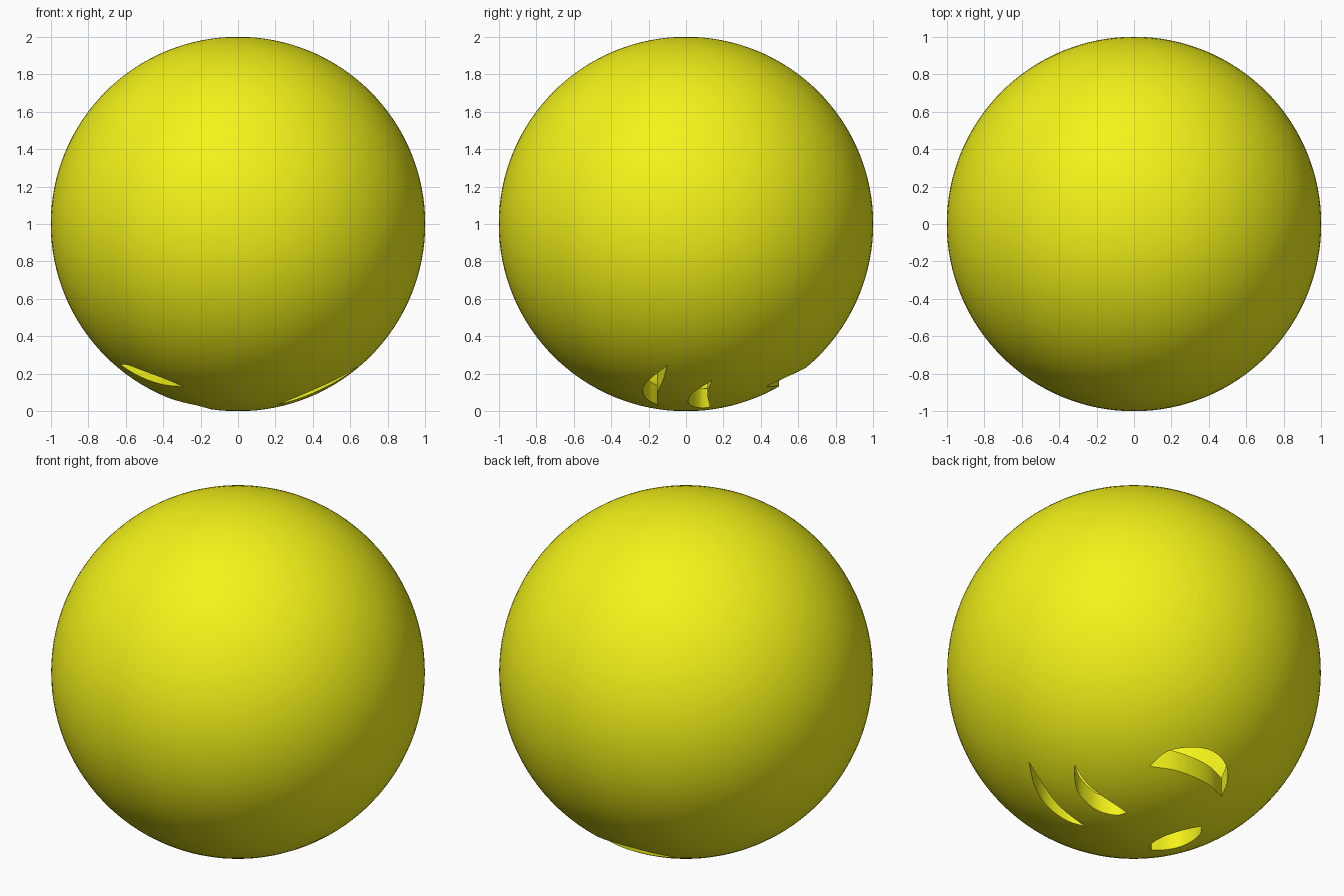
import bpy, bmesh
from mathutils import Vector, Matrix

if "Cube" in bpy.data.objects:
    bpy.data.objects.remove(bpy.data.objects["Cube"])


def link(name, bm):
    me = bpy.data.meshes.new(name)
    bm.to_mesh(me)
    bm.free()
    ob = bpy.data.objects.new(name, me)
    bpy.context.collection.objects.link(ob)
    return ob


def smooth_edge(pts, steps=8):
    """Catmull-Rom samples from the first point up to (not including) the last."""
    p = [Vector(q) for q in pts]
    p = [2 * p[0] - p[1]] + p + [2 * p[-1] - p[-2]]
    out = []
    for i in range(1, len(p) - 2):
        a, b, c, d = p[i - 1:i + 3]
        for k in range(steps):
            t = k / steps
            out.append(0.5 * (2 * b + (c - a) * t + (2 * a - 5 * b + 4 * c - d) * t ** 2
                              + (3 * b - a - 3 * c + d) * t ** 3))
    return out


def crescent_cutter(name, outer, inner):
    """Vertical prism; both edges share their tips."""
    loop = smooth_edge(outer) + smooth_edge([outer[-1]] + inner + [outer[0]])
    bm = bmesh.new()
    face = bm.faces.new([bm.verts.new((v.x, v.y, -0.2)) for v in loop])
    ext = bmesh.ops.extrude_face_region(bm, geom=[face])
    bmesh.ops.translate(bm, vec=(0, 0, 0.85),
                        verts=[g for g in ext["geom"] if isinstance(g, bmesh.types.BMVert)])
    bmesh.ops.recalc_face_normals(bm, faces=bm.faces)
    ob = link(name, bm)
    ob.hide_render = True
    return ob


# Hollow ball: outer skin plus reversed inner skin
bm = bmesh.new()
centre = Matrix.Translation((0, 0, 1))
bmesh.ops.create_uvsphere(bm, u_segments=128, v_segments=64, radius=1.0, matrix=centre)
outer_faces = set(bm.faces)
bmesh.ops.create_uvsphere(bm, u_segments=96, v_segments=48, radius=0.9, matrix=centre)
bmesh.ops.reverse_faces(bm, faces=[f for f in bm.faces if f not in outer_faces])
ball = link("hollow_ball", bm)

# Crescent openings through the underside (outer edge, inner edge)
openings = {
    "back_opening": ([(.255, .43), (.22, .54), (.12, .612), (0, .64), (-.12, .61),
                      (-.21, .53), (-.25, .43)],
                     [(-.13, .48), (0, .497), (.13, .482)]),
    "right_outer_opening": ([(.65, -.1), (.53, -.19), (.41, -.23), (.29, -.21), (.21, -.15)],
                            [(.3, -.155), (.42, -.15), (.55, -.12)]),
    "right_inner_opening": ([(.534, .14), (.46, .06), (.396, .022), (.3, .012), (.23, .033),
                             (.175, .075), (.154, .125)],
                            [(.25, .125), (.372, .115), (.45, .12)]),
    "left_inner_opening": ([(-.22, -.115), (-.3, -.08), (-.35, -.03), (-.366, .04),
                            (-.355, .13), (-.3, .205)],
                           [(-.22, .155), (-.165, .08), (-.15, 0), (-.17, -.075)]),
    "left_outer_opening": ([(-.63, -.2), (-.59, -.29), (-.52, -.35), (-.41, -.4), (-.29, -.405)],
                           [(-.37, -.345), (-.45, -.29), (-.55, -.235)]),
}
bpy.context.view_layer.objects.active = ball
for name, (outer, inner) in openings.items():
    cutter = crescent_cutter(name + "_cutter", outer, inner)
    mod = ball.modifiers.new(name, "BOOLEAN")
    mod.operation, mod.solver, mod.object = "DIFFERENCE", "EXACT", cutter
    bpy.ops.object.modifier_apply(modifier=name)
    bpy.data.objects.remove(cutter, do_unlink=True)

# Yellow finish, smooth with sharp opening rims
mat = bpy.data.materials.new("yellow")
mat.diffuse_color = (0.9, 0.9, 0.01, 1)
mat.use_nodes = True
mat.node_tree.nodes["Principled BSDF"].inputs["Base Color"].default_value = mat.diffuse_color
ball.data.materials.clear()
ball.data.materials.append(mat)
for poly in ball.data.polygons:
    poly.material_index = 0
ball.select_set(True)
bpy.ops.object.shade_smooth_by_angle(angle=0.5)
